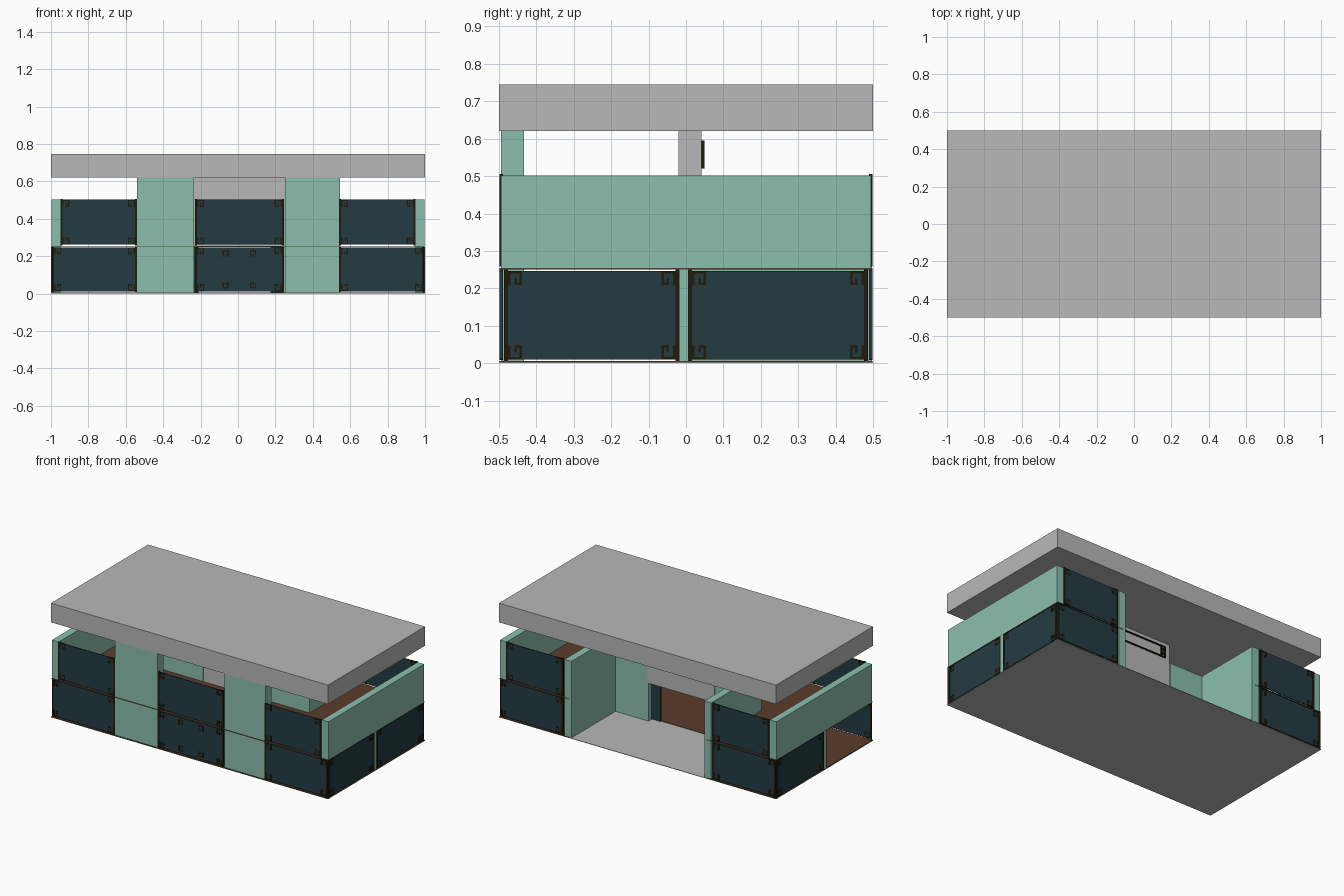
import bpy, bmesh
from mathutils import Matrix, Vector

if "Cube" in bpy.data.objects:
    bpy.data.objects.remove(bpy.data.objects["Cube"])


def mat(name, c):
    m = bpy.data.materials.new(name)
    m.diffuse_color = (*c, 1)
    m.use_nodes = True
    m.node_tree.nodes["Principled BSDF"].inputs["Base Color"].default_value = m.diffuse_color
    return m


GREEN = mat("sage_green", (0.26, 0.52, 0.42))
GREY = mat("light_grey", (0.48, 0.48, 0.48))
DARK = mat("dark_teal", (0.017, 0.044, 0.055))
TRIM = mat("black_brown", (0.015, 0.011, 0.004))
BROWN = mat("floor_brown", (0.105, 0.048, 0.024))


def add_box(bm, x0, x1, y0, y1, z0, z1, mi=0):
    m = Matrix.Translation(((x0 + x1) / 2, (y0 + y1) / 2, (z0 + z1) / 2)) @ Matrix.Diagonal((x1 - x0, y1 - y0, z1 - z0, 1))
    r = bmesh.ops.create_cube(bm, size=1, matrix=m)
    for f in {f for v in r["verts"] for f in v.link_faces}:
        f.material_index = mi


def finish(name, bm, mats):
    me = bpy.data.meshes.new(name)
    bm.to_mesh(me)
    bm.free()
    for m in mats:
        me.materials.append(m)
    ob = bpy.data.objects.new(name, me)
    bpy.context.collection.objects.link(ob)
    return ob


def box(name, m, *d):
    bm = bmesh.new()
    add_box(bm, *d)
    return finish(name, bm, [m])


def bar(bm, xa, xb, za, zb, t=0.005):
    add_box(bm, min(xa, xb), max(xa, xb), -t, t, min(za, zb), max(za, zb), 1)


def fret(bm, x, z, sx, sz, s=0.038, w=0.007):
    # square spiral ornament starting at a corner and growing along sx, sz
    bar(bm, x, x + sx * s, z, z + sz * w)
    bar(bm, x, x + sx * w, z, z + sz * s)
    bar(bm, x + sx * (s - w), x + sx * s, z, z + sz * s)
    bar(bm, x + sx * s * .45, x + sx * s, z + sz * (s - w), z + sz * s)
    bar(bm, x + sx * s * .45, x + sx * (s * .45 + w), z + sz * s * .5, z + sz * s)


def panel(name, x0, x1, z0, z1, loc, angle=0, double=False):
    # screen panel in the local xz plane, framed with stiles and corner frets
    bm = bmesh.new()
    add_box(bm, x0, x1, -0.003, 0.003, z0, z1)
    for x, s in ((x0, 1), (x1, -1)):
        bar(bm, x, x + s * 0.011, z0 - 0.004, z1 + 0.003)
        for z, t in ((z0, 1), (z1, -1)):
            fret(bm, x + s * 0.011, z, s, t)
            if double:
                fret(bm, (x0 + x1) / 2 + s * -0.09, z + t * 0.015, s, t, 0.034)
    ob = finish(name, bm, [DARK, TRIM])
    ob.location = loc
    ob.rotation_euler.z = angle
    return ob


# Roof slab, base and floors
box("roof_slab", GREY, -1, 1, -0.5, 0.5, 0.62, 0.745)
box("base_plate", GREY, -1, 1, -0.5, 0.5, 0, 0.003)
for nm, z in (("ground_floor", 0.0028), ("upper_floor", 0.251)):
    box(nm + "_front", BROWN, -0.998, 0.998, -0.499, 0.0, z, z + 0.003)
    for s, side in ((-1, "left"), (1, "right")):
        a, b = sorted((s * 0.5, s * 0.998))
        box(nm + "_" + side, BROWN, a, b, 0.0, 0.499, z, z + 0.003)

# Front pillars
box("front_pillar_left", GREEN, -0.54, -0.235, -0.495, -0.433, 0.003, 0.62)
box("front_pillar_right", GREEN, 0.25, 0.545, -0.495, -0.433, 0.003, 0.62)

for s, side in ((-1, "left"), (1, "right")):
    # Upper side walls and the posts under them
    a, b = sorted((s * 0.95, s * 0.998))
    box("side_wall_" + side, GREEN, a, b, -0.494, 0.494, 0.254, 0.502)
    box("side_post_" + side, GREEN, a, b, -0.022, 0.012, 0.003, 0.254)
    # Walls around the open porch
    a, b = sorted((s * 0.48, s * 0.53))
    box("porch_side_wall_" + side, GREEN, a, b, -0.02, 0.497, 0.003, 0.502)
    a, b = sorted((s * 0.24, s * 0.485))
    box("porch_back_wall_" + side, GREEN, a, b, -0.02, 0.042, 0.003, 0.502)
    # Front and back panels
    for y, face in ((-0.494, "front"), (0.494, "back")):
        a, b = sorted((s * 0.54, s * 0.95))
        panel(f"{face}_upper_panel_{side}", a, b, 0.262, 0.502, (0, y, 0))
        a, b = sorted((s * 0.54, s * 0.995))
        panel(f"{face}_lower_panel_{side}", a, b, 0.012, 0.247, (0, y, 0))
    # Side panels; the front left bay stays open
    panel("side_back_panel_" + side, 0.005, 0.487, 0.01, 0.247, (s * 0.994, 0, 0), 1.5707963)
panel("side_front_panel_right", -0.487, -0.017, 0.01, 0.247, (0.994, 0, 0), 1.5707963)

# Middle front panels
panel("front_upper_panel_middle", -0.23, 0.245, 0.262, 0.502, (0, -0.494, 0))
panel("front_lower_panel_middle", -0.23, 0.245, 0.012, 0.247, (0, -0.494, 0), double=True)

# Lintel above the entrance and the open door leaves
box("entrance_lintel", GREY, -0.235, 0.25, -0.02, 0.042, 0.25, 0.62)
box("door_leaf_right", DARK, 0.175, 0.24, 0.005, 0.012, 0.006, 0.25)
box("door_leaf_left", DARK, -0.24, -0.21, 0.005, 0.012, 0.006, 0.25)

# Ornamental frame on the lintel
bm = bmesh.new()
for z in (0.52, 0.588):
    bar(bm, -0.2, 0.2, z, z + 0.007)
for s in (-1, 1):
    bar(bm, s * 0.2, s * 0.193, 0.52, 0.595)
    fret(bm, s * 0.2, 0.52, -s, 1, 0.034)
    fret(bm, s * 0.2, 0.595, -s, -1, 0.034)
finish("lintel_frame", bm, [TRIM, TRIM]).location = (0, 0.045, 0)
